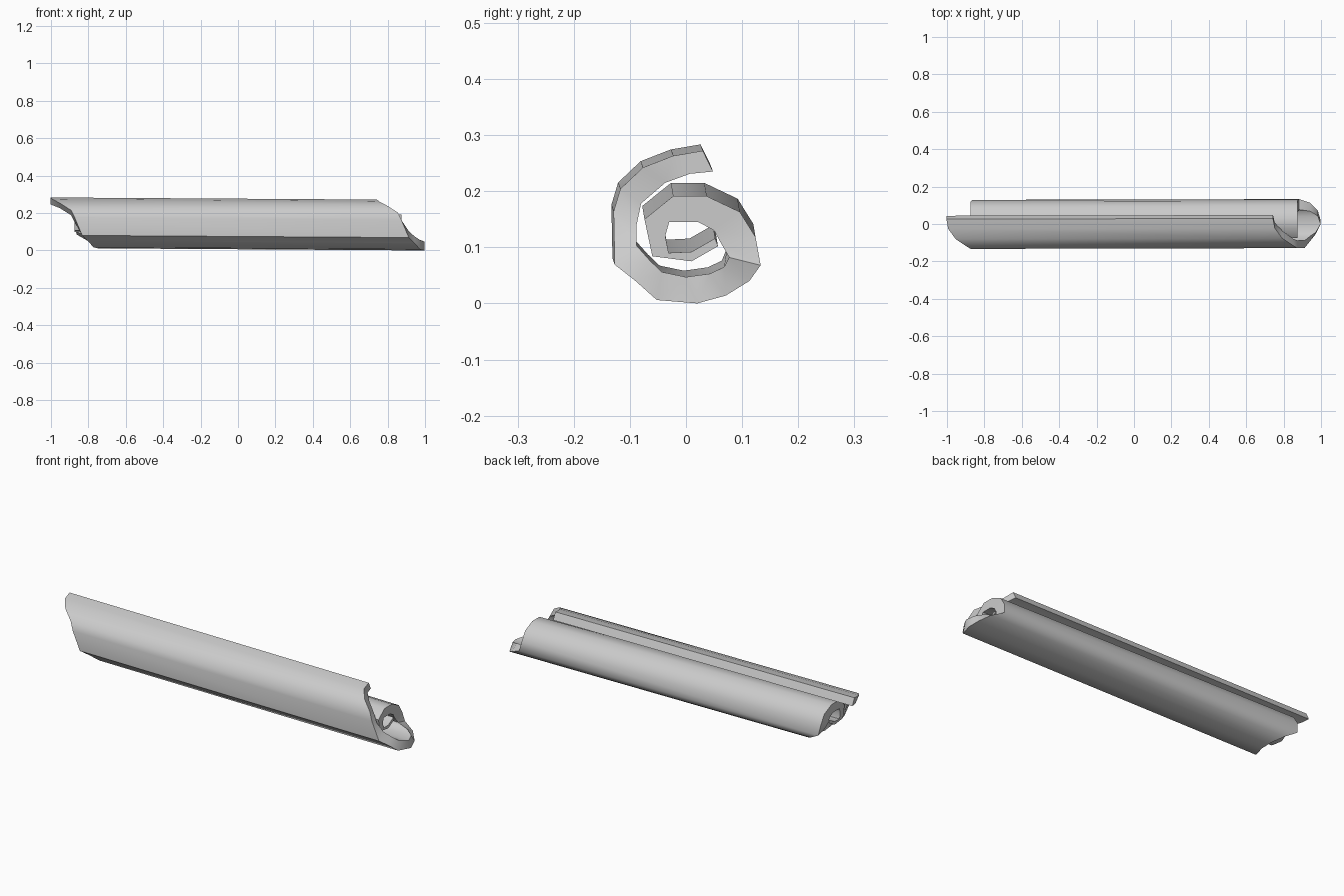
import bpy, bmesh
from math import radians

# Spiral section from free edge to core: outer y, z, inner y, z, end slide along x
SECTION = [
    (.030, .272, .048, .235, -.13), (-.023, .263, .007, .231, -.12),
    (-.077, .242, -.037, .215, -.08), (-.117, .204, -.080, .178, -.02),
    (-.129, .164, -.088, .140, .0), (-.127, .069, -.088, .103, .04),
    (-.090, .040, -.064, .076, .07), (-.052, .006, -.043, .056, .10),
    (.020, .000, .000, .047, .125), (.071, .014, .043, .053, .11),
    (.113, .040, .068, .065, .07), (.133, .068, .077, .082, .01),
    (.124, .118, .062, .108, 0), (.096, .163, .050, .130, 0),
    (.037, .191, .022, .145, 0), (-.023, .191, -.030, .145, 0),
    (-.074, .150, -.037, .120, 0), (-.060, .084, -.031, .090, 0),
    (.010, .075, .010, .092, 0), (.057, .102, .052, .116, 0),
]
HALF = .873

# Rolled sheet: four corners per section, lofted into a closed slab
bm = bmesh.new()
rings = []
for i, (yo, zo, yi, zi, slide) in enumerate(SECTION):
    rise = .0065 if i < 11 else .010 if i == 11 else .0135  # rear end sits higher
    drop = rise * 2 * HALF
    x0, x1 = slide - HALF, slide + HALF
    rings.append([bm.verts.new(p) for p in (
        (x1, yo, zo), (x1, yi, zi),
        (x0, yi - .004, zi + drop), (x0, yo - .004, zo + drop))])
for a, b in zip(rings, rings[1:]):
    for j in range(4):
        k = (j + 1) % 4
        bm.faces.new((a[j], a[k], b[k], b[j]))
bm.faces.new(rings[0])
bm.faces.new(rings[-1][::-1])
bmesh.ops.recalc_face_normals(bm, faces=bm.faces)

mesh = bpy.data.meshes.new("rolled_sheet")
bm.to_mesh(mesh)
bm.free()
sheet = bpy.data.objects.new("rolled_sheet", mesh)
bpy.context.collection.objects.link(sheet)
bpy.context.view_layer.objects.active = sheet
sheet.select_set(True)
bpy.ops.object.shade_smooth_by_angle(angle=radians(50))
